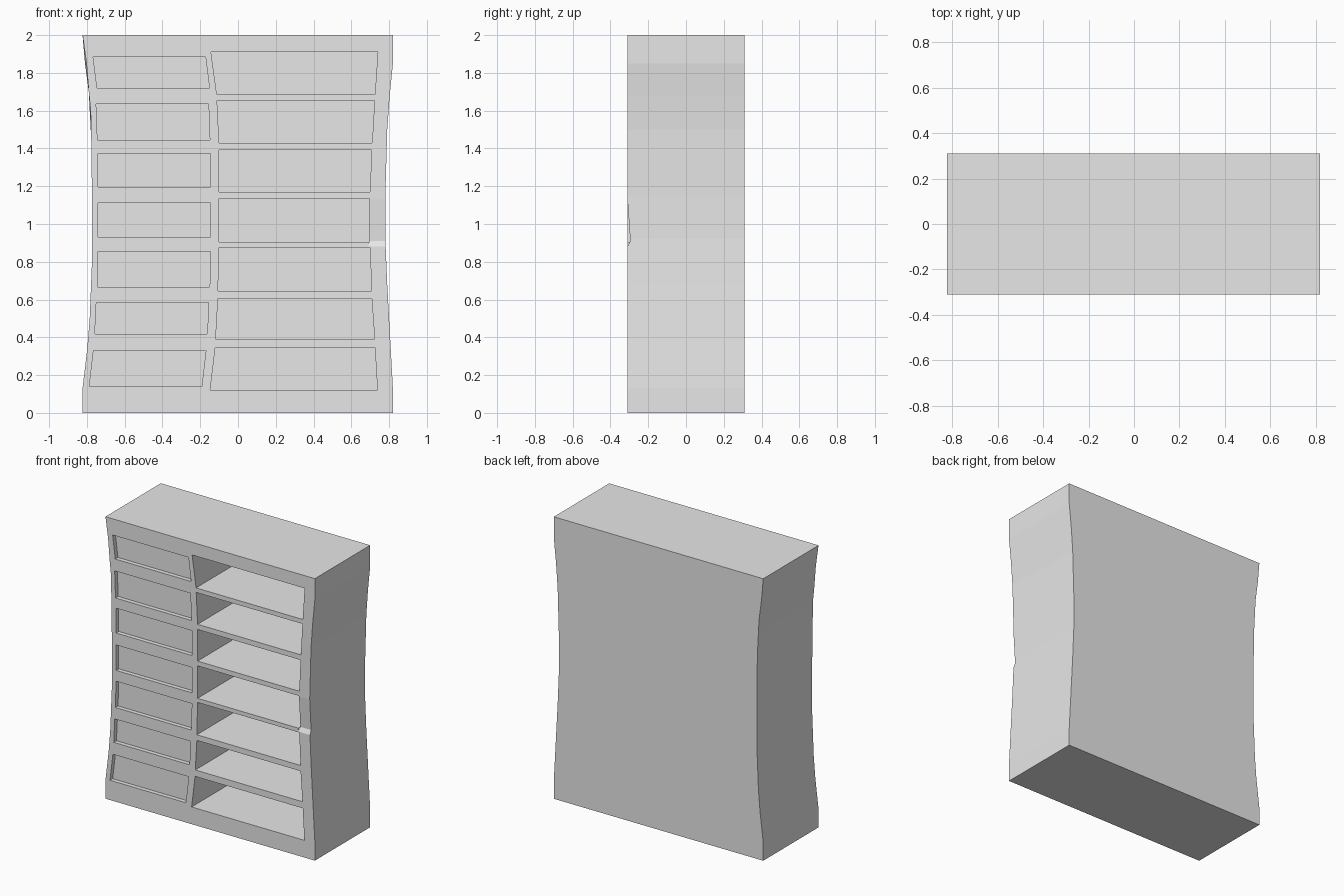
import bpy
import bmesh

cube = bpy.data.objects.get("Cube")
if cube:
    bpy.data.objects.remove(cube, do_unlink=True)

FRONT, BACK = -0.31, 0.31

# One plain grey for the whole cabinet
grey = bpy.data.materials.new("plain_grey")
grey.use_nodes = True
colour = (0.8, 0.8, 0.8, 1)
grey.diffuse_color = colour
grey.node_tree.nodes["Principled BSDF"].inputs["Base Color"].default_value = colour


def loft(name, first, second):
    """Closed solid between two matching loops of points."""
    bm = bmesh.new()
    a = [bm.verts.new(p) for p in first]
    b = [bm.verts.new(p) for p in second]
    bm.faces.new(a)
    bm.faces.new(b[::-1])
    for i in range(len(a)):
        j = (i + 1) % len(a)
        bm.faces.new((a[j], a[i], b[i], b[j]))
    bmesh.ops.recalc_face_normals(bm, faces=bm.faces)
    mesh = bpy.data.meshes.new(name)
    bm.to_mesh(mesh)
    bm.free()
    mesh.materials.append(grey)
    obj = bpy.data.objects.new(name, mesh)
    bpy.context.collection.objects.link(obj)
    return obj


def at_depth(outline, y):
    return [(x, y, z) for x, z in outline]


# Cabinet body: waisted outline, its left-hand edge a little warped at the front
right_edge = [(.82, 0), (.82, .13), (.808, .35), (.79, .68), (.78, .92),
              (.78, 1.15), (.79, 1.5), (.803, 1.68), (.82, 1.85), (.82, 2)]
left_back = [(-.823, 2), (-.81, 1.85), (-.79, 1.7), (-.785, 1.6), (-.777, 1.45),
             (-.773, 1.15), (-.773, .8), (-.785, .5), (-.798, .34), (-.823, .13),
             (-.823, 0)]
inset = {2: 0, 1.85: .008, 1.7: 0, 1.6: .005}
left_front = [(x + inset.get(z, 0), z) for x, z in left_back]
body = loft("cabinet_body",
            at_depth(right_edge + left_front, FRONT),
            at_depth(right_edge + left_back, BACK))


def pocket(name, top, bottom, depth):
    """Cutter for a four-sided recess; top and bottom are (left x, right x, z)."""
    quad = [(bottom[0], bottom[2]), (bottom[1], bottom[2]),
            (top[1], top[2]), (top[0], top[2])]
    return loft(name, at_depth(quad, FRONT - 0.05), at_depth(quad, FRONT + depth))


# Shallow drawer fronts: top left x, top z, bottom left x, bottom z
drawers = [(-.767, 1.885, -.746, 1.72), (-.751, 1.635, -.744, 1.444),
           (-.74, 1.373, -.74, 1.197), (-.74, 1.112, -.74, .932),
           (-.74, .855, -.745, .667), (-.75, .585, -.758, .417),
           (-.765, .33, -.787, .14)]
# Deep open shelves: top left x, top right x, top z, bottom left x, bottom right x, bottom z
shelves = [(-.143, .74, 1.91, -.112, .725, 1.685), (-.111, .723, 1.653, -.1, .71, 1.43),
           (-.1, .708, 1.393, -.1, .698, 1.169), (-.1, .696, 1.135, -.1, .696, .905),
           (-.1, .698, .876, -.106, .708, .645), (-.106, .708, .605, -.118, .723, .392),
           (-.12, .725, .346, -.147, .738, .122)]

cutters = []
width = 0.595
for x_top, z_top, x_low, z_low in drawers:
    cutters.append(pocket("drawer_cutter", (x_top, x_top + width, z_top),
                          (x_low, x_low + width, z_low), 0.03))
for row in shelves:
    cutters.append(pocket("shelf_cutter", row[:3], row[3:], 0.57))

# Small dent in the front of the right-hand post
dent = [(FRONT, 1.13), (-.295, .91), (FRONT, .88), (-.4, .88), (-.4, 1.13)]
cutters.append(loft("dent_cutter", [(.69, y, z) for y, z in dent],
                    [(.9, y, z) for y, z in dent]))

# Cut every recess out of the body, then drop the cutters
for cutter in cutters:
    cutter.hide_render = True
    cut = body.modifiers.new("cut", "BOOLEAN")
    cut.operation = "DIFFERENCE"
    cut.solver = "EXACT"
    cut.object = cutter
bpy.context.view_layer.update()
evaluated = body.evaluated_get(bpy.context.evaluated_depsgraph_get())
carved = bpy.data.meshes.new_from_object(evaluated)
body.modifiers.clear()
body.data = carved
for cutter in cutters:
    bpy.data.objects.remove(cutter, do_unlink=True)
